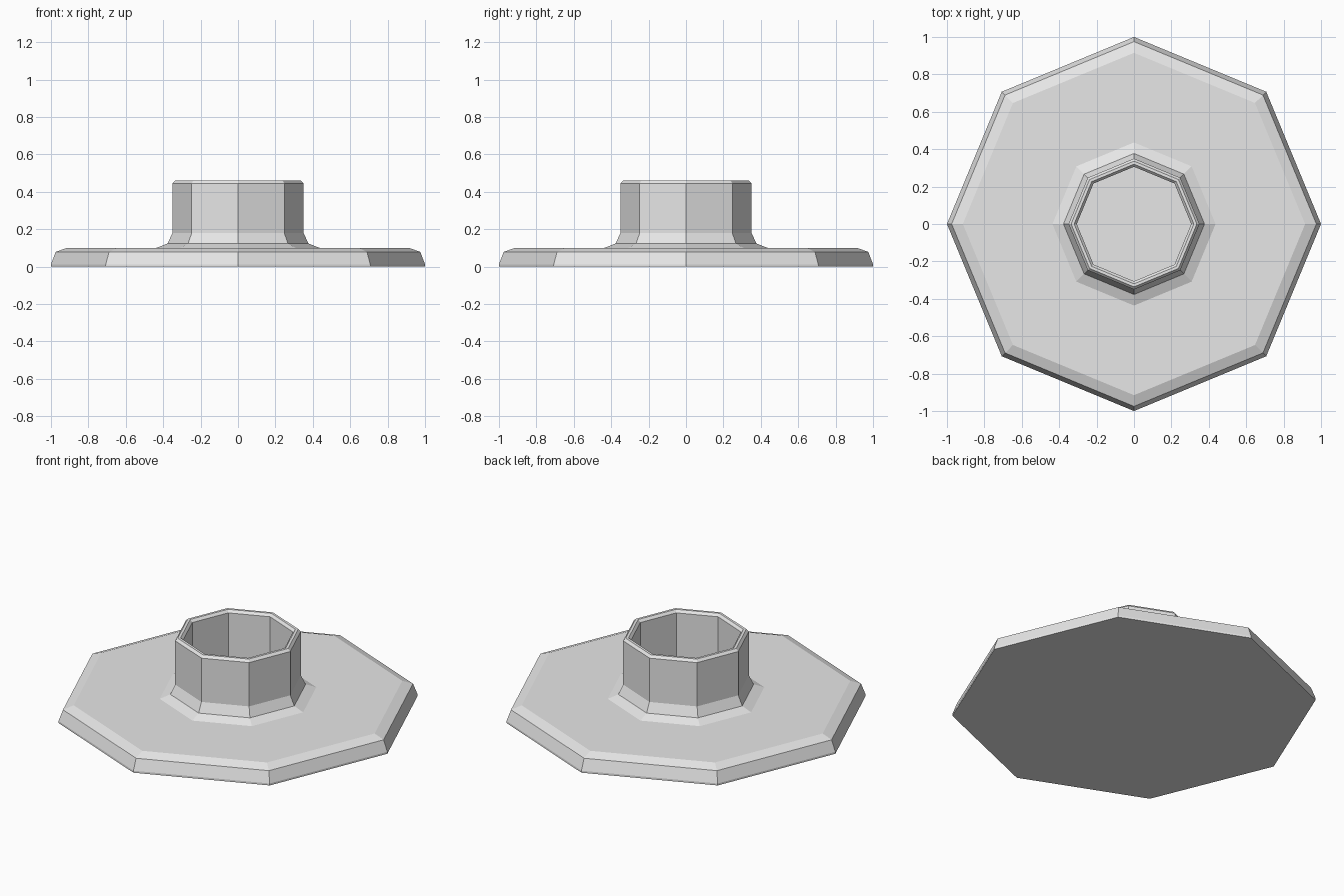
import bpy
import bmesh
from math import cos, sin, tau

SIDES = 8

cube = bpy.data.objects.get("Cube")
if cube:
    bpy.data.objects.remove(cube, do_unlink=True)

# Single plain grey
grey = bpy.data.materials.new("light_grey")
grey.use_nodes = True
colour = (0.8, 0.8, 0.8, 1)
grey.diffuse_color = colour
grey.node_tree.nodes["Principled BSDF"].inputs["Base Color"].default_value = colour


def lathe(name, profile, capped):
    """Turn a (radius, height) profile into a flat-sided ring, optionally capped."""
    bm = bmesh.new()
    rings = [[bm.verts.new((r * cos(tau * i / SIDES), r * sin(tau * i / SIDES), z))
              for i in range(SIDES)] for r, z in profile]
    for low, high in zip(rings, rings[1:]):
        for i in range(SIDES):
            j = (i + 1) % SIDES
            bm.faces.new((low[i], low[j], high[j], high[i]))
    if capped:
        bm.faces.new(rings[0][::-1])
        bm.faces.new(rings[-1])
    mesh = bpy.data.meshes.new(name)
    bm.to_mesh(mesh)
    bm.free()
    mesh.materials.append(grey)
    obj = bpy.data.objects.new(name, mesh)
    bpy.context.collection.objects.link(obj)
    return obj


# Wide bevelled plate, whose top also closes the socket
lathe("base_plate", [(1, 0), (1, 0.012), (0.975, 0.078), (0.915, 0.1)], True)

# Hollow collar: flared foot, outer wall, chamfered lip, inner wall
lathe("collar", [(0.436, 0.1), (0.377, 0.123), (0.35, 0.18), (0.35, 0.445),
                 (0.336, 0.46), (0.32, 0.46), (0.306, 0.445), (0.306, 0.1)], False)
